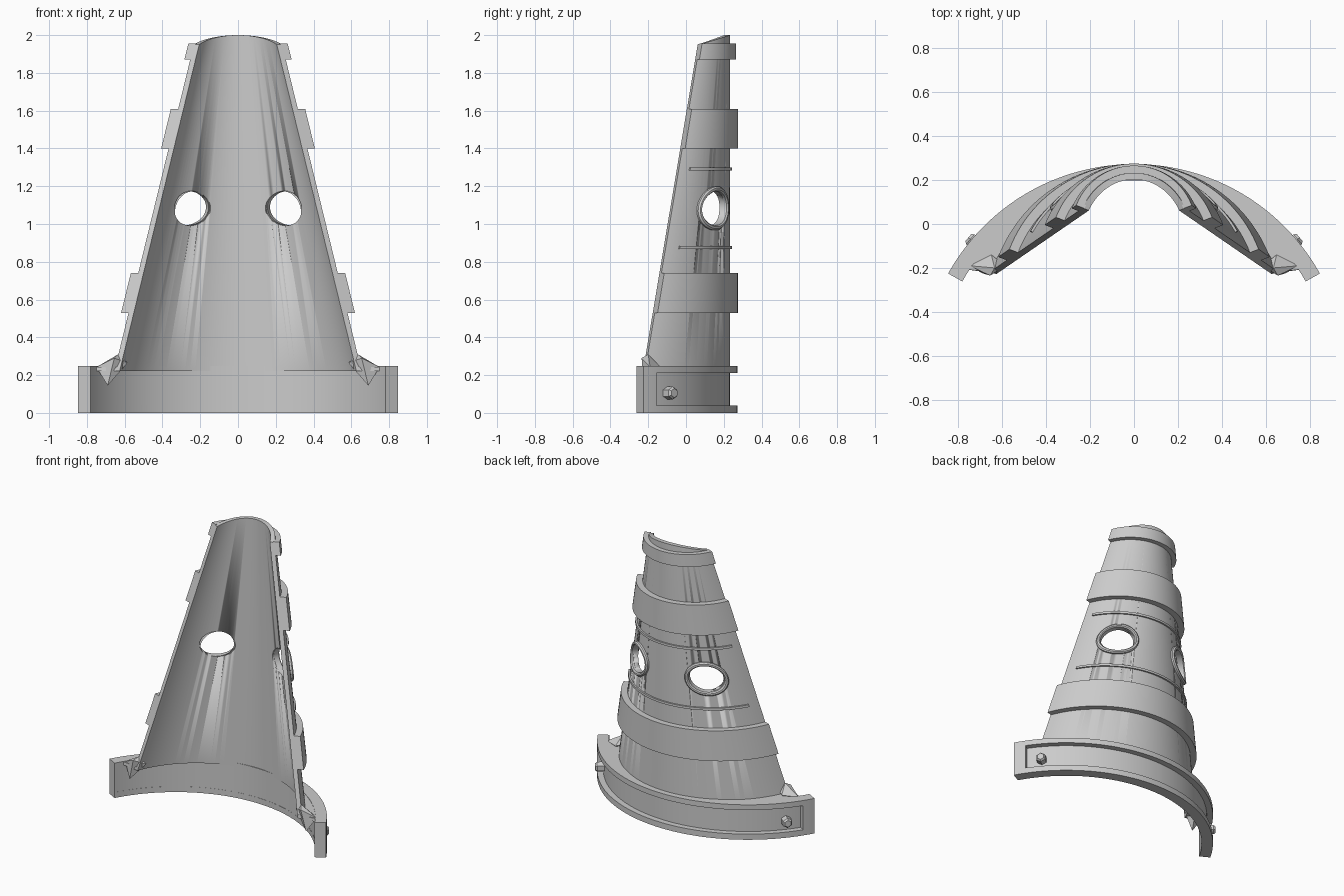
import bpy, bmesh
from math import sin, cos, pi, radians
from mathutils import Matrix, Vector

if "Cube" in bpy.data.objects:
    bpy.data.objects.remove(bpy.data.objects["Cube"])

BACK = 0.233            # every section is tangent to this back line
FLANGE_R = 0.928
EDGE = radians(69)      # half angle of the tapered shell
FL_EDGE = radians(61)   # half angle of the base flange


def cone_r(z):
    return 0.2736 + (1.86 - z) * 0.261


def flange_r(z):
    return FLANGE_R


def surf(a, z, off=0.0, rad=cone_r):
    r = rad(z)
    return Vector(((r + off) * sin(a), BACK - r + (r + off) * cos(a), z))


def finish(name, bm, angle=30):
    bmesh.ops.recalc_face_normals(bm, faces=bm.faces)
    me = bpy.data.meshes.new(name)
    bm.to_mesh(me)
    bm.free()
    ob = bpy.data.objects.new(name, me)
    bpy.context.collection.objects.link(ob)
    bpy.ops.object.select_all(action='DESELECT')
    ob.select_set(True)
    bpy.context.view_layer.objects.active = ob
    bpy.ops.object.shade_smooth_by_angle(angle=radians(angle))
    return ob


def loft(name, section, n, closed=False):
    """Sweep a section(t) polygon for t in 0..1."""
    bm = bmesh.new()
    rows = [[bm.verts.new(p) for p in section(i / n)]
            for i in range(n if closed else n + 1)]
    k = len(rows[0])
    for i in range(n):
        r, s = rows[i], rows[(i + 1) % len(rows)]
        for j in range(k):
            bm.faces.new((r[j], r[(j + 1) % k], s[(j + 1) % k], s[j]))
    if not closed:
        bm.faces.new(rows[0])
        bm.faces.new(rows[-1][::-1])
    return finish(name, bm)


def slab(name, z0, z1, in_off, out_off, a0, a1, rad=cone_r, n=48):
    """Curved slab that follows the shell or the flange."""
    def section(t):
        a = a0 + (a1 - a0) * t
        return [surf(a, z0, in_off, rad), surf(a, z0, out_off, rad),
                surf(a, z1, out_off, rad), surf(a, z1, in_off, rad)]
    return loft(name, section, n)


# Main tapered shell with a sloping top rim
def shell_section(t):
    a = EDGE * (2 * t - 1)
    top = 2 - 0.05 * (1 - cos(a)) / (1 - cos(EDGE))
    return [surf(a, 0.222, -0.03), surf(a, 0.222), surf(a, top), surf(a, top, -0.03)]


shell = loft("tapered_shell", shell_section, 56)

# Oval windows with raised rims
WIN_Z, WIN_A = 1.083, radians(34)
for side, tag in ((-1, "left"), (1, "right")):
    a0 = side * WIN_A
    bm = bmesh.new()
    bmesh.ops.create_cone(bm, cap_ends=True, segments=32, radius1=1, radius2=1, depth=0.3)
    nrm = Vector((sin(a0), cos(a0), 0))
    tan = Vector((cos(a0), -sin(a0), 0))
    m = Matrix((tan * 0.116, Vector((0, 0, 0.092)), nrm)).transposed().to_4x4()
    bm.transform(Matrix.Translation(surf(a0, WIN_Z)) @ m)
    cutter = finish("window_cutter", bm)
    cutter.hide_render = True
    mod = shell.modifiers.new("window", 'BOOLEAN')
    mod.operation, mod.object, mod.solver = 'DIFFERENCE', cutter, 'EXACT'
    bpy.context.view_layer.objects.active = shell
    bpy.ops.object.modifier_apply(modifier=mod.name)
    bpy.data.objects.remove(cutter)

    def rim_section(t, a0=a0):
        pts = []
        for grow, off in ((0, -0.028), (0, 0.012), (0.007, 0.02), (0.018, 0.02),
                          (0.026, 0.012), (0.026, -0.01)):
            z = WIN_Z + (0.09 + grow) * sin(2 * pi * t)
            a = a0 + (0.114 + grow) * cos(2 * pi * t) / cone_r(WIN_Z)
            pts.append(surf(a, z, off))
        return pts
    loft("window_rim_" + tag, rim_section, 40, closed=True)

# Wide bands, top collar and thin ribs
for name, z0, z1, off, frac in (("lower_band", 0.53, 0.74, 0.042, 1),
                                ("upper_band", 1.40, 1.61, 0.042, 1),
                                ("top_collar", 1.87, 1.955, 0.033, 1),
                                ("lower_rib", 0.867, 0.883, 0.011, 0.88),
                                ("upper_rib", 1.282, 1.298, 0.011, 0.88)):
    slab(name, z0, z1, -0.008, off, -EDGE * frac, EDGE * frac)

# Base flange: wall, lips and solid ends
slab("flange_wall", 0.005, 0.24, -0.033, 0, -FL_EDGE, FL_EDGE, flange_r)
slab("flange_bottom_lip", 0, 0.04, -0.034, 0.04, -FL_EDGE, FL_EDGE, flange_r)
slab("flange_top_lip", 0.21, 0.247, -0.034, 0.04, -FL_EDGE, FL_EDGE, flange_r)
for side, tag in ((-1, "left"), (1, "right")):
    slab("flange_end_" + tag, 0, 0.247, -0.034, 0.04,
         side * radians(56.2), side * FL_EDGE, flange_r, 4)


# Crescent ledge joining shell and flange
def ledge_section(t):
    a, b = EDGE * (2 * t - 1), radians(58) * (2 * t - 1)
    return [surf(a, 0.222, -0.028), surf(b, 0.222, 0, flange_r),
            surf(b, 0.244, 0, flange_r), surf(a, 0.244, -0.028)]


loft("flange_ledge", ledge_section, 48)

# Corner gussets and hex bolts
for side, tag in ((-1, "left"), (1, "right")):
    bm = bmesh.new()
    for x, y, z in ((0.655, -0.235, 0.29), (0.585, -0.19, 0.265), (0.69, -0.225, 0.145),
                    (0.75, -0.19, 0.242), (0.65, -0.14, 0.25), (0.635, -0.2, 0.31)):
        bm.verts.new((side * x, y, z))
    bmesh.ops.convex_hull(bm, input=bm.verts)
    finish("corner_gusset_" + tag, bm, 10)

    a = side * radians(50)
    nrm = Vector((sin(a), cos(a), 0))
    bm = bmesh.new()
    for r1, r2, depth, lift, seg in ((0.034, 0.034, 0.05, 0.02, 6),
                                     (0.034, 0.024, 0.012, 0.051, 6)):
        rot = nrm.to_track_quat('Z', 'Y').to_matrix().to_4x4()
        bmesh.ops.create_cone(bm, cap_ends=True, segments=seg, radius1=r1, radius2=r2,
                              depth=depth, matrix=Matrix.Translation(
                                  surf(a, 0.105, lift, flange_r)) @ rot)
    finish("hex_bolt_" + tag, bm, 20)
